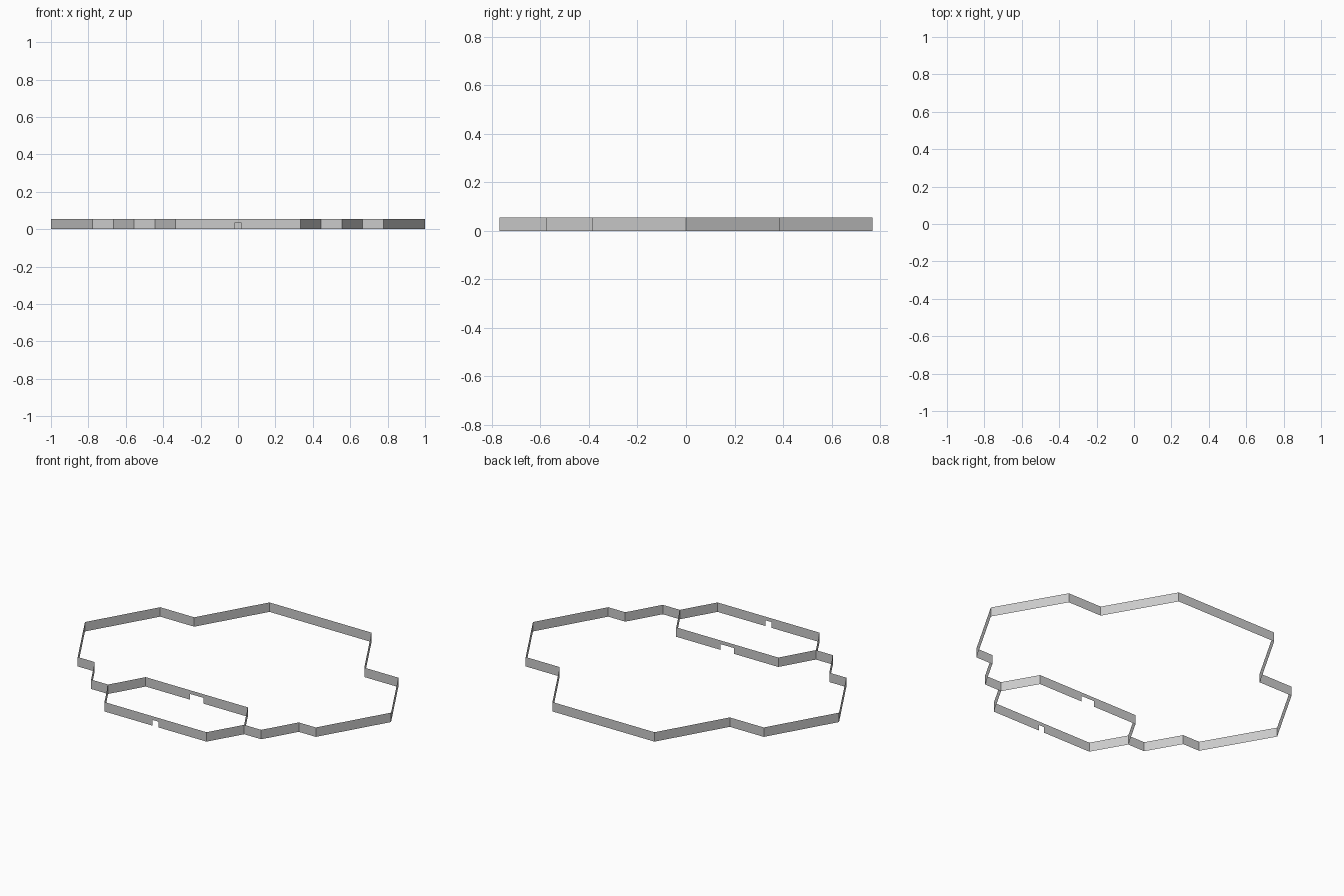
import bpy
import bmesh

if "Cube" in bpy.data.objects:
    bpy.data.objects.remove(bpy.data.objects["Cube"])

# Hex-grid steps and wall height
U = 1 / 9
H = U * 3 ** 0.5
TOP = 0.0555
DOOR_TOP = 0.034


def wall_loop(name, points, closed=False, doors=None):
    """Paper-thin upright walls along a plan path; doors maps segment -> half width."""
    doors = doors or {}
    bm = bmesh.new()
    count = len(points) if closed else len(points) - 1
    for i in range(count):
        (ax, ay), (bx, by) = points[i], points[(i + 1) % len(points)]
        length = ((bx - ax) ** 2 + (by - ay) ** 2) ** 0.5
        outline = [(0, 0)]
        if i in doors:
            lo, hi = 0.5 - doors[i] / length, 0.5 + doors[i] / length
            outline += [(lo, 0), (lo, DOOR_TOP), (hi, DOOR_TOP), (hi, 0)]
        outline += [(1, 0), (1, TOP), (0, TOP)]
        bm.faces.new([bm.verts.new((ax + (bx - ax) * t, ay + (by - ay) * t, z))
                      for t, z in outline])
    bmesh.ops.remove_doubles(bm, verts=bm.verts, dist=1e-5)
    mesh = bpy.data.meshes.new(name)
    bm.to_mesh(mesh)
    bm.free()
    obj = bpy.data.objects.new(name, mesh)
    bpy.context.collection.objects.link(obj)
    return obj


def symmetric(steps):
    """Right-hand plan points followed by their mirrored left-hand copies."""
    right = [(x * U, y * H) for x, y in steps]
    return right + [(-x, y) for x, y in reversed(right)]


# Outer perimeter wall, open where it meets the front room
wall_loop("perimeter_wall", symmetric(
    [(4, -3), (5, -3), (6, -2), (7, -2), (9, 0), (7, 2), (5, 2), (3, 4)]))

# Front entrance room: wide doorway inside, narrow doorway outside
wall_loop("entrance_room_wall", symmetric([(3, -4), (4, -3), (3, -2)]),
          closed=True, doors={2: 0.044, 5: 0.0185})
